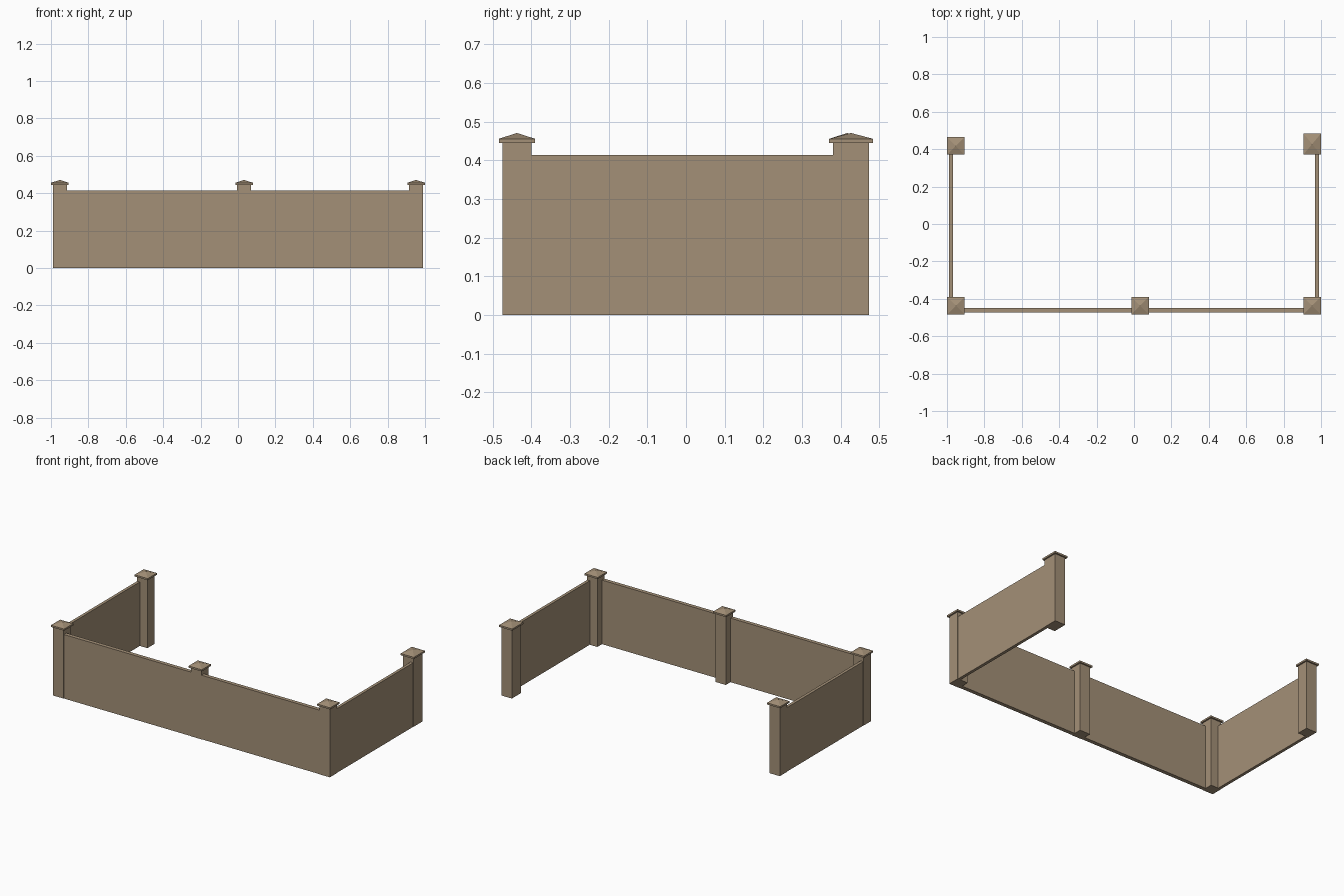
import bpy, bmesh

if "Cube" in bpy.data.objects:
    bpy.data.objects.remove(bpy.data.objects["Cube"])

mat = bpy.data.materials.new("tan stone")
mat.diffuse_color = (0.37, 0.28, 0.185, 1)
mat.use_nodes = True
mat.node_tree.nodes["Principled BSDF"].inputs["Base Color"].default_value = mat.diffuse_color


def finish(name, bm):
    bmesh.ops.recalc_face_normals(bm, faces=bm.faces)
    me = bpy.data.meshes.new(name)
    bm.to_mesh(me)
    bm.free()
    me.materials.append(mat)
    ob = bpy.data.objects.new(name, me)
    bpy.context.collection.objects.link(ob)


def box(name, x0, x1, y0, y1, z0, z1):
    bm = bmesh.new()
    bmesh.ops.create_cube(bm, size=1)
    for v in bm.verts:
        v.co = (x1 if v.co.x > 0 else x0, y1 if v.co.y > 0 else y0, z1 if v.co.z > 0 else z0)
    finish(name, bm)


def cap(name, x0, x1, y0, y1):
    # thin square slab with a low pyramid on top
    bm = bmesh.new()
    rings = [[bm.verts.new((x, y, z)) for x, y in ((x0, y0), (x1, y0), (x1, y1), (x0, y1))]
             for z in (0.445, 0.456)]
    apex = bm.verts.new(((x0 + x1) / 2, (y0 + y1) / 2, 0.471))
    bm.faces.new(rings[0])
    for i in range(4):
        j = (i + 1) % 4
        bm.faces.new((rings[0][i], rings[0][j], rings[1][j], rings[1][i]))
        bm.faces.new((rings[1][i], rings[1][j], apex))
    finish(name, bm)


# posts: x start, y start, depth in y (the back right one is deeper)
W, O = 0.075, 0.0095
posts = {
    "front_left": (-0.99, -0.475, W),
    "front_middle": (-0.005, -0.475, W),
    "front_right": (0.915, -0.475, W),
    "back_left": (-0.99, 0.380, W),
    "back_right": (0.915, 0.380, 0.094),
}
for n, (x, y, d) in posts.items():
    box(n + "_post", x, x + W, y, y + d, 0, 0.446)
    cap(n + "_cap", x - O, x + W + O, y - O, y + d + O)

# wall panels, almost flush with the outer faces of the posts
H = 0.414
box("front_left_wall", -0.92, 0.0, -0.473, -0.448, 0, H)
box("front_right_wall", 0.065, 0.92, -0.473, -0.448, 0, H)
box("left_wall", -0.988, -0.969, -0.405, 0.385, 0, H)
box("right_wall", 0.969, 0.988, -0.405, 0.385, 0, H)
